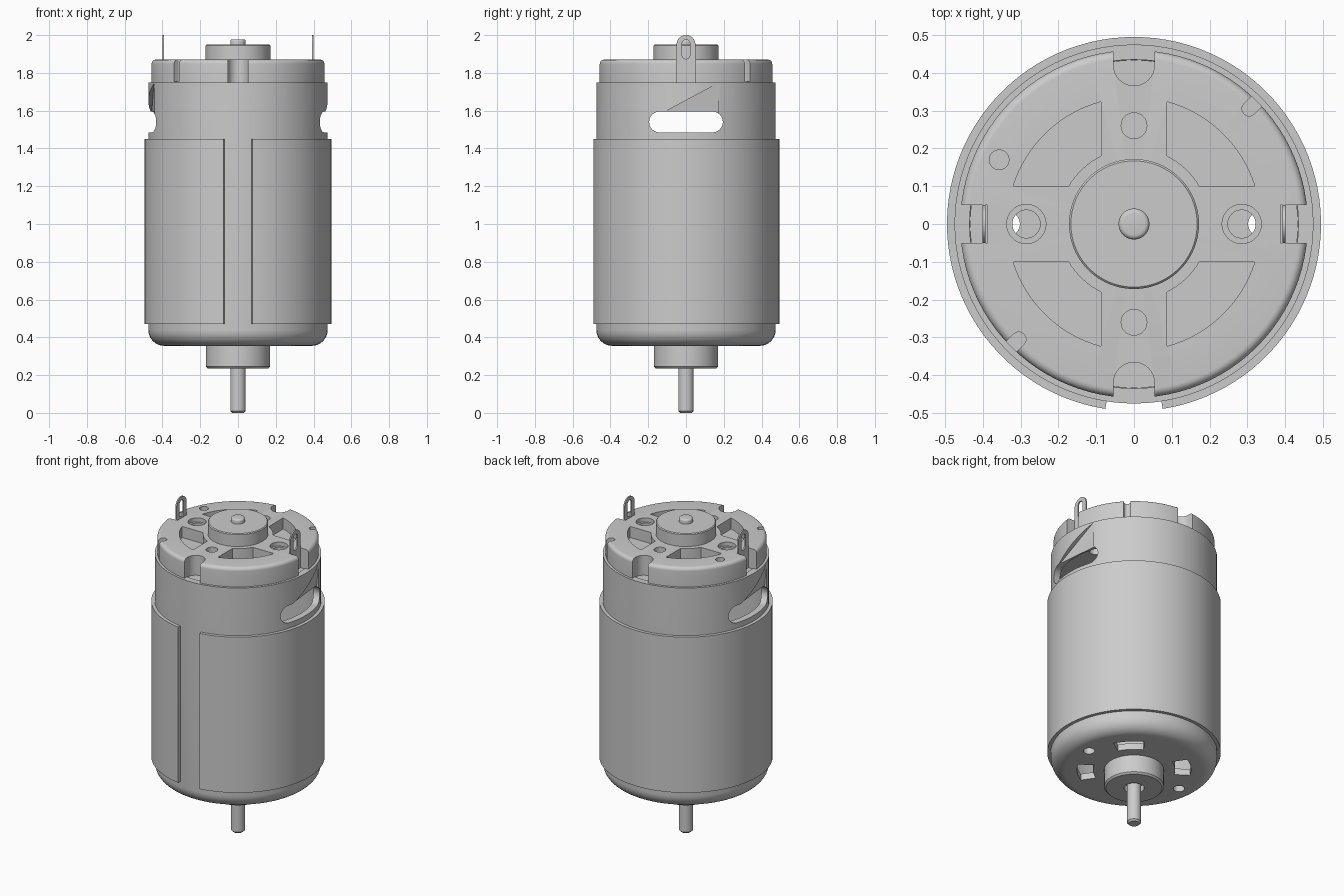
import bpy, bmesh, math
from mathutils import Matrix, Vector

if "Cube" in bpy.data.objects:
    bpy.data.objects.remove(bpy.data.objects["Cube"])

SIDE = Matrix(((0, 0, 1, 0), (1, 0, 0, 0), (0, 1, 0, 0), (0, 0, 0, 1)))  # (u,v,w) -> (y,z,x)


def arc(r, a0, a1, n, c=(0, 0)):
    return [(c[0] + r * math.cos(math.radians(a0 + (a1 - a0) * i / n)),
             c[1] + r * math.sin(math.radians(a0 + (a1 - a0) * i / n))) for i in range(n + 1)]


def circle(x, y, r, n=32):
    return arc(r, 0, 360, n, (x, y))[:-1]


def stadium(p, q, r):
    a = math.degrees(math.atan2(q[1] - p[1], q[0] - p[0]))
    return arc(r, a - 90, a + 90, 16, q) + arc(r, a + 90, a + 270, 16, p)


def finish(name, bm):
    bmesh.ops.recalc_face_normals(bm, faces=bm.faces)
    me = bpy.data.meshes.new(name)
    bm.to_mesh(me)
    bm.free()
    ob = bpy.data.objects.new(name, me)
    bpy.context.collection.objects.link(ob)
    return ob


def prisms(name, items):
    """items: (outline, low, high, matrix) extruded along local z."""
    bm = bmesh.new()
    for pts, lo, hi, m in items:
        f = bm.faces.new([bm.verts.new(m @ Vector((x, y, lo))) for x, y in pts])
        g = bmesh.ops.extrude_face_region(bm, geom=[f])
        v = [e for e in g['geom'] if isinstance(e, bmesh.types.BMVert)]
        bmesh.ops.translate(bm, verts=v, vec=m.to_3x3() @ Vector((0, 0, hi - lo)))
    return finish(name, bm)


def lathe(name, profile, steps=96):
    bm = bmesh.new()
    vs = [bm.verts.new((r, 0, z)) for r, z in profile]
    es = [bm.edges.new(p) for p in zip(vs, vs[1:])]
    bmesh.ops.spin(bm, geom=vs + es, cent=(0, 0, 0), axis=(0, 0, 1),
                   angle=2 * math.pi, steps=steps)
    bmesh.ops.remove_doubles(bm, verts=bm.verts, dist=1e-5)
    return finish(name, bm)


def cut_with(ob, cutter):
    cutter.hide_render = True
    mod = ob.modifiers.new("cut", 'BOOLEAN')
    mod.operation, mod.solver, mod.object = 'DIFFERENCE', 'EXACT', cutter
    bpy.context.view_layer.objects.active = ob
    bpy.ops.object.modifier_apply(modifier=mod.name)
    bpy.data.objects.remove(cutter)


def cut(ob, items):
    cut_with(ob, prisms("cutter", items))


I = Matrix.Identity(4)

# Hollow steel can with rounded bottom edge
can = lathe("can", [(0, .355)] + arc(.085, -90, 0, 10, (.39, .44)) + [(.475, 1.75), (.435, 1.75)]
            + arc(.045, 0, -90, 8, (.39, .44)) + [(0, .395)])
holes = [(circle(s * .335, 0, .033), .3, .42, I) for s in (1, -1)]
for k in range(4):
    kidney = arc(.325, -16, 16, 10) + arc(.235, 18, -18, 10)
    holes.append((kidney, .3, .42, Matrix.Rotation(math.radians(45 + 90 * k), 4, 'Z')))
holes.append((stadium((-.14, 1.54), (.14, 1.54), .055), -.6, .6, SIDE))
cut(can, holes)

# Slanted dents above the side slots
for turn in (0, math.pi):
    rot = Matrix.Rotation(turn, 3, 'Z')
    bm = bmesh.new()
    tri = [Vector(p) for p in ((.457, -.13, 1.585), (.445, .17, 1.745), (.427, .17, 1.585))]
    lo = [bm.verts.new(rot @ p) for p in tri]
    hi = [bm.verts.new(rot @ (p + Vector((.1, 0, 0)))) for p in tri]
    bm.faces.new(lo)
    bm.faces.new(hi[::-1])
    for i in range(3):
        j = (i + 1) % 3
        bm.faces.new((lo[i], lo[j], hi[j], hi[i]))
    cut_with(can, finish("dent_cutter", bm))

# Split outer ring, gap at the front
prisms("outer_ring", [(arc(.495, -81.2, 261.2, 100) + arc(.474, 261.2, -81.2, 100), .47, 1.45, I)])

# End cap with notches, windows and holes
cap = lathe("end_cap", [(0, 1.69), (.434, 1.69), (.434, 1.75), (.46, 1.75)]
            + arc(.022, 0, 90, 6, (.438, 1.848)) + [(0, 1.87)])
recess = []
for s in (1, -1):
    recess.append((stadium((0, s * .42), (0, s * .6), .054), 1.745, 1.95, I))
    recess.append((stadium((s * .305, s * .305), (s * .4, s * .4), .019), 1.755, 1.95, I))
    recess.append(([(s * .388, -.05), (s * .6, -.05), (s * .6, .05), (s * .388, .05)], 1.745, 1.95, I))
    recess.append((circle(0, s * .26, .034), 1.80, 1.95, I))
    recess.append((circle(s * .285, 0, .052), 1.845, 1.95, I))
recess.append((circle(-.357, .17, .026), 1.80, 1.95, I))
window = arc(.335, 17.4, 74.9, 14) + arc(.2, 64, 30, 8)
for sx in (1, -1):
    for sy in (1, -1):
        recess.append(([(sx * x, sy * y) for x, y in window], 1.80, 1.95, I))
cut(cap, recess)
cut(cap, [(circle(s * .285, 0, .037), 1.6, 1.95, I) for s in (1, -1)])

# Bearing bosses
lathe("top_boss", [(0, 1.865), (.172, 1.865), (.172, 1.945), (.167, 1.95), (0, 1.95)])
lathe("bottom_boss", [(0, .275), (.058, .275), (.058, .235), (.16, .235), (.17, .245), (.17, .36), (0, .36)])

# Shaft ends
lathe("output_shaft", [(0, 0), (.031, 0), (.041, .01), (.041, .28), (0, .28)], 48)
lathe("rear_shaft_end", [(0, 1.94), (.041, 1.94)] + arc(.012, 0, 90, 4, (.029, 1.966)) + [(0, 1.978)], 48)

# Terminals with slotted eyes
for s, name in ((-1, "left_terminal"), (1, "right_terminal")):
    tab = [(-.05, 1.735), (.05, 1.735)] + arc(.05, 0, 180, 20, (0, 1.95))
    t = prisms(name, [(tab, s * .397 - .004, s * .397 + .004, SIDE)])
    cut(t, [(stadium((0, 1.895), (0, 1.955), .021), -.6, .6, SIDE)])

for ob in bpy.context.collection.objects:
    ob.select_set(True)
bpy.ops.object.shade_smooth_by_angle(angle=math.radians(30))
